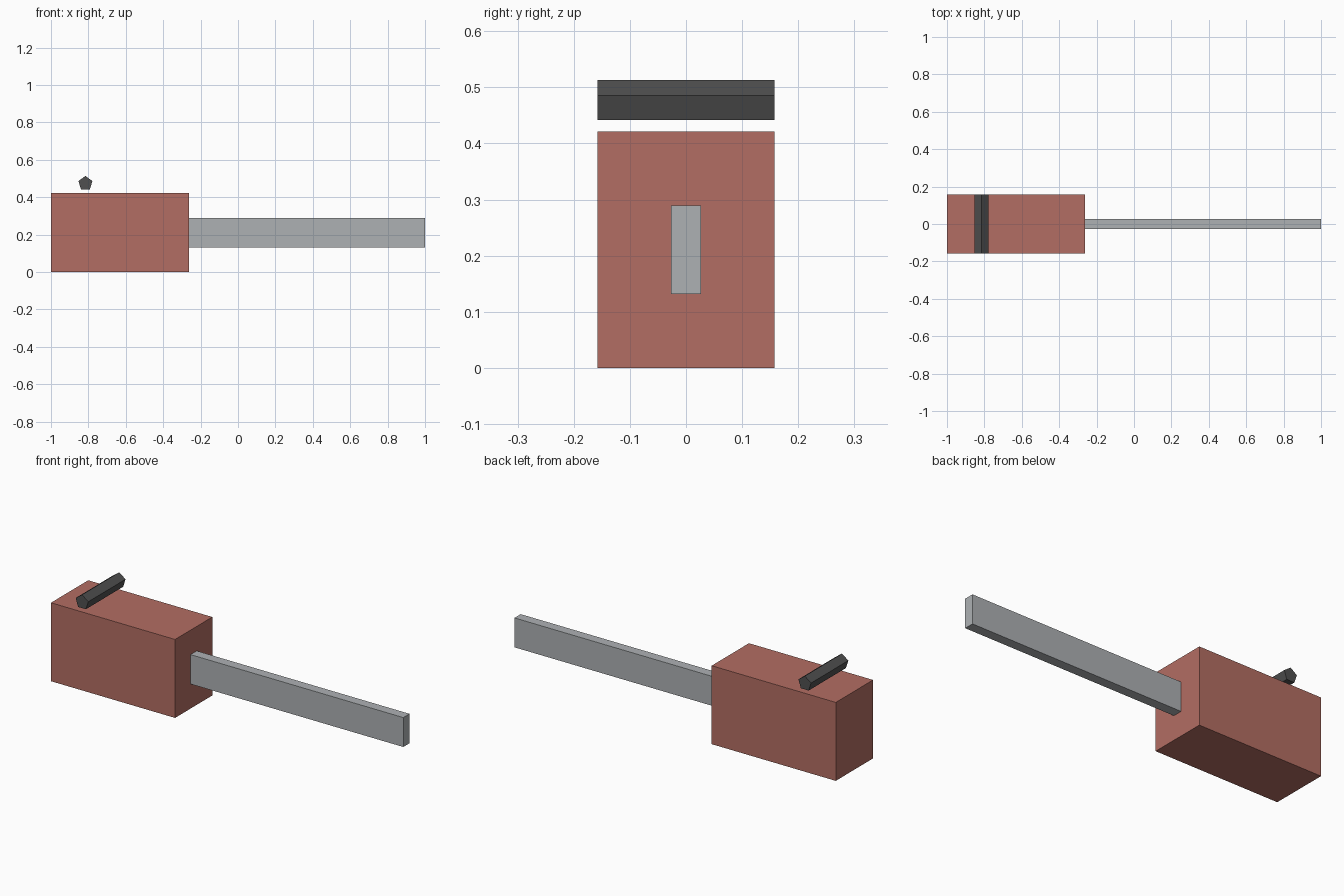
import bpy
import math

if "Cube" in bpy.data.objects:
    bpy.data.objects.remove(bpy.data.objects["Cube"])


def material(name, rgb):
    m = bpy.data.materials.new(name)
    m.diffuse_color = (*rgb, 1.0)
    m.use_nodes = True
    m.node_tree.nodes["Principled BSDF"].inputs["Base Color"].default_value = m.diffuse_color
    return m


def finish(name, mat):
    ob = bpy.context.object
    ob.name = ob.data.name = name
    ob.data.materials.append(mat)
    bpy.ops.object.transform_apply(location=False, rotation=True, scale=True)
    return ob


def box(name, centre, size, mat):
    bpy.ops.mesh.primitive_cube_add(size=1, location=centre)
    bpy.context.object.scale = size
    return finish(name, mat)


red = material("faded red", (0.45, 0.155, 0.125))
steel = material("light steel", (0.42, 0.44, 0.455))
dark = material("dark grey", (0.08, 0.08, 0.08))

U = 2 / 3.8  # overall length is 3.8 design units

# Motor housing
box("motor_housing", (-1 + 0.7 * U, 0, 0.4 * U), (1.4 * U, 0.6 * U, 0.8 * U), red)

# Flat guide bar projecting from the housing
box("guide_bar", (1 - 1.2 * U, 0, 0.4 * U), (2.4 * U, 0.1 * U, 0.3 * U), steel)

# Five-sided grip across the top, one edge pointing up
bpy.ops.mesh.primitive_cylinder_add(
    vertices=5, radius=0.075 * U, depth=0.6 * U,
    location=(-1 + 0.35 * U, 0, 0.9 * U), rotation=(-math.pi / 2, 0, 0))
grip = finish("top_grip", dark)
# Turn the profile so its highest corner is at the top
if max(v.co.z for v in grip.data.vertices) < 0.074 * U:
    grip.rotation_euler.y = math.pi
    bpy.ops.object.transform_apply(location=False, rotation=True, scale=False)
